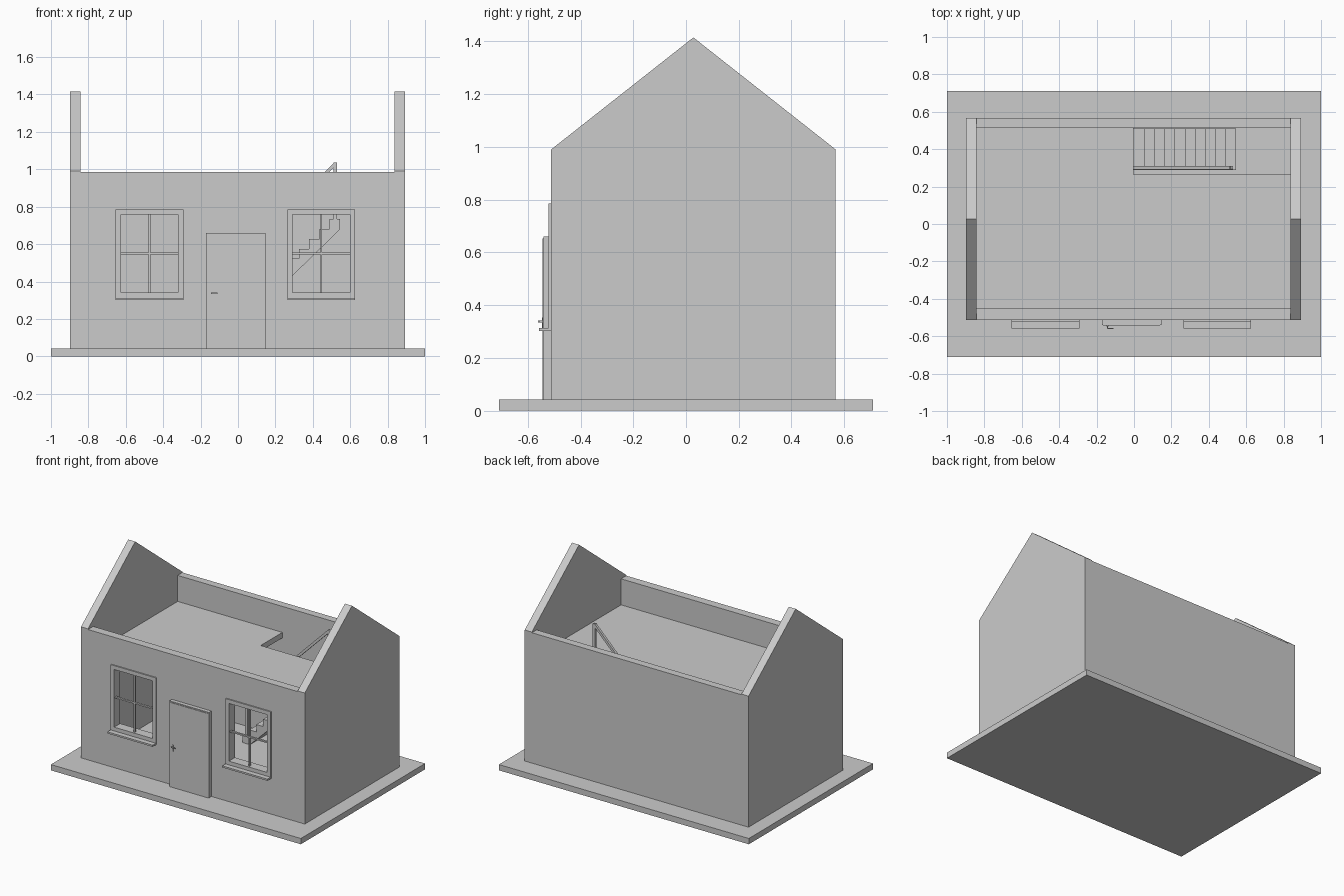
import bpy, bmesh
from math import atan2, hypot

if "Cube" in bpy.data.objects:
    bpy.data.objects.remove(bpy.data.objects["Cube"])


def box(name, x0, x1, y0, y1, z0, z1):
    bpy.ops.mesh.primitive_cube_add(size=1, location=((x0 + x1) / 2, (y0 + y1) / 2, (z0 + z1) / 2))
    ob = bpy.context.object
    ob.name = name
    ob.scale = (x1 - x0, y1 - y0, z1 - z0)
    bpy.ops.object.transform_apply(location=False, rotation=False, scale=True)
    return ob


def prism(name, pts, a, b):
    """Extrude a closed 3D outline where pts(t) gives the outline at depth t."""
    bm = bmesh.new()
    face = bm.faces.new([bm.verts.new(p) for p in pts(a)])
    ext = bmesh.ops.extrude_face_region(bm, geom=[face])
    delta = [q - p for p, q in zip(pts(a)[0], pts(b)[0])]
    bmesh.ops.translate(bm, vec=delta, verts=[v for v in ext["geom"] if isinstance(v, bmesh.types.BMVert)])
    bmesh.ops.recalc_face_normals(bm, faces=bm.faces)
    me = bpy.data.meshes.new(name)
    bm.to_mesh(me)
    bm.free()
    ob = bpy.data.objects.new(name, me)
    bpy.context.collection.objects.link(ob)
    return ob


# Base slab
box("base_slab", -1, 1, -0.71, 0.71, 0, 0.042)

# Gable end walls
gable = [(-0.512, 0.04), (0.568, 0.04), (0.568, 0.99), (0.028, 1.415), (-0.512, 0.99)]
for name, x0, x1 in (("left_gable", -0.898, -0.842), ("right_gable", 0.836, 0.893)):
    prism(name, lambda t: [(t, y, z) for y, z in gable], x0, x1)

# Long walls
box("back_wall", -0.842, 0.836, 0.513, 0.568, 0.04, 0.985)
front = box("front_wall", -0.842, 0.836, -0.512, -0.452, 0.04, 0.985)

# Windows: opening, trim, glazing bars and sill
for side, cx in (("left", -0.473), ("right", 0.445)):
    l, r, b, t = cx - 0.153, cx + 0.153, 0.34, 0.757
    cutter = box(side + "_window_cutter", l, r, -0.6, -0.4, b, t)
    mod = front.modifiers.new("opening", "BOOLEAN")
    mod.object = cutter
    mod.solver = "EXACT"
    cutter.hide_render = True
    cutter.hide_set(True)
    y0, y1 = -0.521, -0.511
    box(side + "_trim_left", l - 0.028, l, y0, y1, b - 0.028, t + 0.028)
    box(side + "_trim_right", r, r + 0.028, y0, y1, b - 0.028, t + 0.028)
    box(side + "_trim_top", l, r, y0, y1, t, t + 0.028)
    box(side + "_trim_bottom", l, r, y0, y1, b - 0.028, b)
    box(side + "_upright_bar", cx - 0.005, cx + 0.005, -0.51, -0.496, b, t)
    box(side + "_cross_bar", l, r, -0.51, -0.496, 0.545, 0.555)
    box(side + "_sill", cx - 0.181, cx + 0.181, -0.558, -0.511, 0.301, 0.313)

# Door, frame and handle
box("door_frame", -0.17, 0.146, -0.54, -0.511, 0.042, 0.66)
box("door_panel", -0.165, 0.14, -0.544, -0.53, 0.042, 0.652)
box("handle_plate", -0.146, -0.137, -0.547, -0.543, 0.302, 0.352)
box("handle_stem", -0.145, -0.138, -0.56, -0.545, 0.334, 0.341)
box("handle_lever", -0.145, -0.11, -0.561, -0.555, 0.334, 0.341)

# Upper floor with stairwell opening
plan = [(-0.842, -0.452), (0.836, -0.452), (0.836, 0.265), (-0.004, 0.265), (-0.004, 0.513), (-0.842, 0.513)]
prism("upper_floor", lambda t: [(x, y, t) for x, y in plan], 0.757, 0.797)

# Staircase profile
n, run, top, end = 13, 0.0547, 0.733, 0.545
rise = (top - 0.04) / n
start = end - n * run
steps = [(start, 0.042)]
for i in range(n):
    z = 0.042 + (i + 1) * rise
    steps += [(start + i * run, z), (start + (i + 1) * run, z)]
steps += [(end, top - 0.055), (end - (top - 0.097) * run / rise, 0.042)]
prism("staircase", lambda t: [(x, t, z) for x, z in steps], 0.29, 0.511)

# Handrail and posts
box("top_post", 0.51, 0.53, 0.293, 0.31, 0.72, 1.035)
box("bottom_post", start + 0.015, start + 0.035, 0.293, 0.31, 0.08, 0.37)
x0, z0, x1, z1 = start + 0.025, 0.365, 0.522, 1.032
rail = box("handrail", -hypot(x1 - x0, z1 - z0) / 2, hypot(x1 - x0, z1 - z0) / 2, -0.009, 0.009, -0.009, 0.009)
rail.location = ((x0 + x1) / 2, 0.3015, (z0 + z1) / 2)
rail.rotation_euler[1] = -atan2(z1 - z0, x1 - x0)
